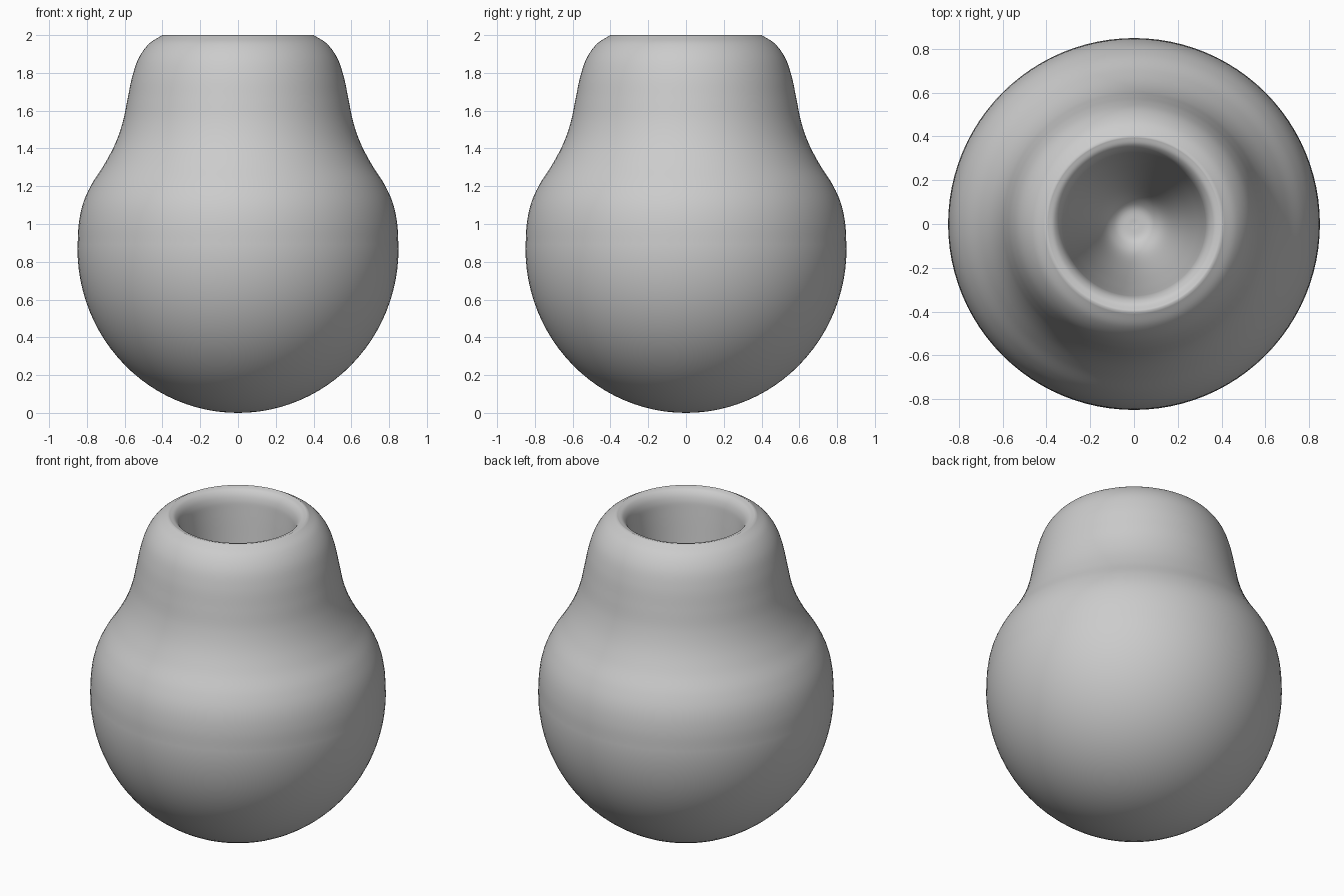
import bpy
import bmesh
import math
from mathutils import Vector

cube = bpy.data.objects.get("Cube")
if cube:
    bpy.data.objects.remove(cube, do_unlink=True)

SEGMENTS = 96

# Single plain grey
grey = bpy.data.materials.new("plain grey")
grey.use_nodes = True
color = (0.6, 0.6, 0.6, 1)
grey.diffuse_color = color
grey.node_tree.nodes["Principled BSDF"].inputs["Base Color"].default_value = color


def smooth_path(points, steps=6):
    """Catmull-Rom curve through (radius, height) points."""
    pts = [Vector(p) for p in points]
    pts = [2 * pts[0] - pts[1]] + pts + [2 * pts[-1] - pts[-2]]
    path = []
    for a, b, c, d in zip(pts, pts[1:], pts[2:], pts[3:]):
        for i in range(steps):
            t = i / steps
            path.append(0.5 * (2 * b + (c - a) * t
                               + (2 * a - 5 * b + 4 * c - d) * t * t
                               + (3 * b - a - 3 * c + d) * t ** 3))
    return path + [pts[-2]]


def lathe(name, profile):
    bm = bmesh.new()
    verts = [bm.verts.new((r, 0, z)) for r, z in profile]
    edges = [bm.edges.new(pair) for pair in zip(verts, verts[1:])]
    bmesh.ops.spin(bm, geom=verts + edges, cent=(0, 0, 0), axis=(0, 0, 1),
                   angle=math.tau, steps=SEGMENTS)
    bmesh.ops.remove_doubles(bm, verts=bm.verts, dist=0.0005)
    bmesh.ops.recalc_face_normals(bm, faces=bm.faces)
    mesh = bpy.data.meshes.new(name)
    bm.to_mesh(mesh)
    bm.free()
    mesh.materials.append(grey)
    for face in mesh.polygons:
        face.use_smooth = True
    obj = bpy.data.objects.new(name, mesh)
    bpy.context.collection.objects.link(obj)
    return obj


# Round belly, from the bottom pole to the widest ring
belly = [(0.85 * math.sin(a), 0.87 - 0.87 * math.cos(a))
         for a in (math.pi / 2 * i / 24 for i in range(24))]

# Shoulder, neck and rolled rim
neck = smooth_path([(0.85, 0.87), (0.843, 1.0), (0.82, 1.11), (0.775, 1.21),
                    (0.705, 1.32), (0.648, 1.43), (0.61, 1.54), (0.585, 1.66),
                    (0.56, 1.78), (0.525, 1.88), (0.47, 1.955), (0.40, 2.0)])

# Inner lip and deep tapering hollow with a small rounded floor
hollow = smooth_path([(0.40, 2.0), (0.362, 1.985), (0.335, 1.94), (0.322, 1.85),
                      (0.29, 1.55), (0.23, 1.1), (0.16, 0.75), (0.09, 0.62),
                      (0.0, 0.6)])

lathe("vase_body", belly + [tuple(p) for p in neck[:-1]] + [tuple(p) for p in hollow])
